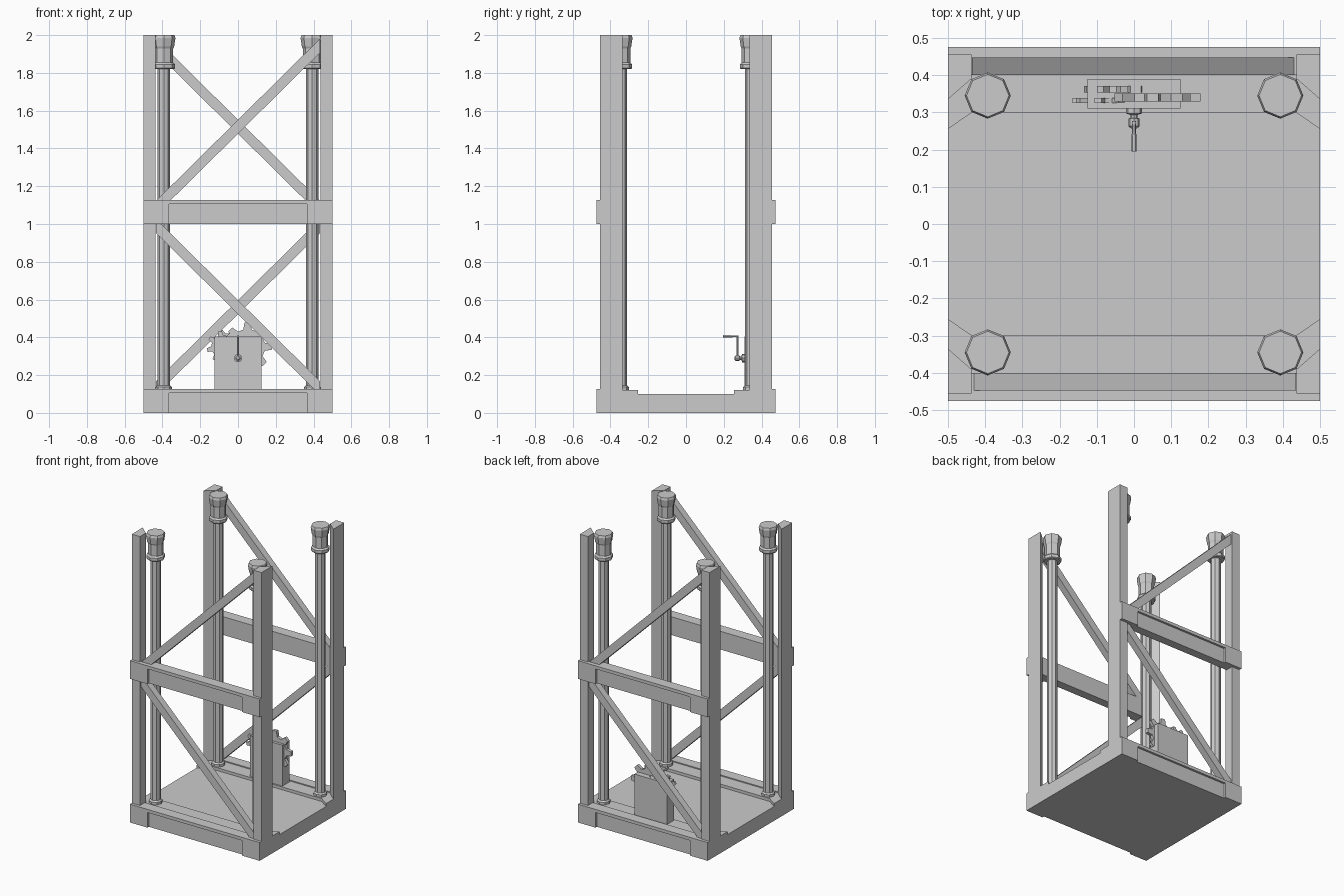
import bpy, bmesh, math
from mathutils import Vector, Matrix

if "Cube" in bpy.data.objects:
    bpy.data.objects.remove(bpy.data.objects["Cube"])


def finish(name, bm):
    bmesh.ops.recalc_face_normals(bm, faces=bm.faces)
    me = bpy.data.meshes.new(name)
    bm.to_mesh(me)
    bm.free()
    ob = bpy.data.objects.new(name, me)
    bpy.context.collection.objects.link(ob)
    return ob


def prism(name, pts, a, b, axis='z'):
    """Extrude a profile: (x, y) along z, or (x, z) along y."""
    bm = bmesh.new()
    place = (lambda p, h: (p[0], p[1], h)) if axis == 'z' else (lambda p, h: (p[0], h, p[1]))
    low = [bm.verts.new(place(p, a)) for p in pts]
    top = [bm.verts.new(place(p, b)) for p in pts]
    bm.faces.new(low)
    bm.faces.new(top)
    n = len(pts)
    for i in range(n):
        j = (i + 1) % n
        bm.faces.new((low[i], low[j], top[j], top[i]))
    return finish(name, bm)


def box(name, x0, x1, y0, y1, z0, z1):
    return prism(name, [(x0, y0), (x1, y0), (x1, y1), (x0, y1)], z0, z1)


def lathe(name, prof, sides, matrix):
    """Turned part from (radius, height) pairs."""
    bm = bmesh.new()
    rings = []
    for r, h in prof:
        rings.append([bm.verts.new(matrix @ Vector((r * math.cos(k * math.tau / sides),
                      r * math.sin(k * math.tau / sides), h))) for k in range(sides)])
    for lo, hi in zip(rings, rings[1:]):
        for k in range(sides):
            j = (k + 1) % sides
            bm.faces.new((lo[k], lo[j], hi[j], hi[k]))
    bm.faces.new(rings[0])
    bm.faces.new(rings[-1])
    return finish(name, bm)


def gear(name, cx, cz, y, r, teeth, thick, turn):
    pts = []
    step = math.tau / teeth
    for k in range(teeth):
        for f, q in ((-.30, .72), (-.15, 1), (.15, 1), (.30, .72)):
            a = turn + (k + f) * step
            pts.append((cx + r * q * math.cos(a), cz + r * q * math.sin(a)))
    prism(name, pts, y - thick / 2, y + thick / 2, 'y')
    # raised hub
    lathe(name + "_hub", [(r * .35, -thick * .8), (r * .35, thick * .8)], 8,
          Matrix.Translation((cx, y, cz)) @ Matrix.Rotation(math.pi / 2, 4, 'X'))


# floor slab
box("floor", -.5, .5, -.455, .455, 0, .1)

for s, side in ((-1, "front"), (1, "back")):
    # raised kerb with splayed corners
    kerb = [(-.5, .46), (.5, .46), (.5, .255), (.435, .30), (-.435, .30), (-.5, .255)]
    prism(side + "_kerb", [(x, s * y) for x, y in kerb], .09, .12)

    # lower and middle cross beams: recessed web, top lip, end blocks
    for z, level in ((0, "lower"), (1.0, "middle")):
        n = f"{side}_{level}_beam"
        outer, web, inner = s * .475, s * .46, s * .40
        box(n + "_web", -.365, .365, web, inner, z, z + .105)
        box(n + "_lip", -.365, .365, outer, inner, z + .105, z + .127)
        for t in (-1, 1):
            box(n + "_end", t * .365, t * .5, outer, inner, z, z + .127)

    # diagonal braces, one per bay
    for zc, d in ((.56, s), (1.515, -s)):
        prism(side + "_brace", [(-.435, zc - d * .43 - .037), (.435, zc + d * .43 - .037),
              (.435, zc + d * .43 + .037), (-.435, zc - d * .43 + .037)],
              s * .40, s * .447, 'y')

    for t in (-1, 1):
        # corner post with chamfered inner face
        post = [(.5, .455), (.437, .455), (.437, .39), (.5, .335)]
        prism(side + "_post", [(t * x, s * y) for x, y in post], 0, 2)
        # tube with foot collar and head
        at = Matrix.Translation((t * .393, s * .345, 0))
        lathe(side + "_tube", [(.043, .1), (.043, .137), (.033, .145), (.033, 1.83)], 8, at)
        lathe(side + "_tube_head", [(.056, 1.82), (.06, 1.825), (.06, 1.845), (.05, 1.855),
              (.05, 1.93), (.055, 1.94), (.062, 1.985), (.057, 2.0)], 8, at)

# gear housing
box("gear_housing", -.125, .125, .31, .39, .1, .405)
gear("large_gear", .05, .35, .34, .13, 8, .022, .0)
gear("small_gear_front", -.08, .35, .332, .085, 8, .014, .2)
gear("small_gear_back", -.05, .36, .362, .085, 8, .018, .5)

# crank lever
lie = Matrix.Translation((0, .315, .29)) @ Matrix.Rotation(math.pi / 2, 4, 'X')
lathe("crank_shaft", [(.022, 0), (.022, .018), (.009, .022), (.009, .03), (.015, .032),
      (.015, .052), (.008, .058)], 8, lie)
lathe("crank_arm", [(.006, .29), (.006, .408)], 6, Matrix.Translation((0, .272, 0)))
lathe("crank_handle", [(.005, 0), (.005, .03), (.007, .04), (.007, .082)], 6,
      Matrix.Translation((0, .277, .405)) @ Matrix.Rotation(math.pi / 2, 4, 'X'))
